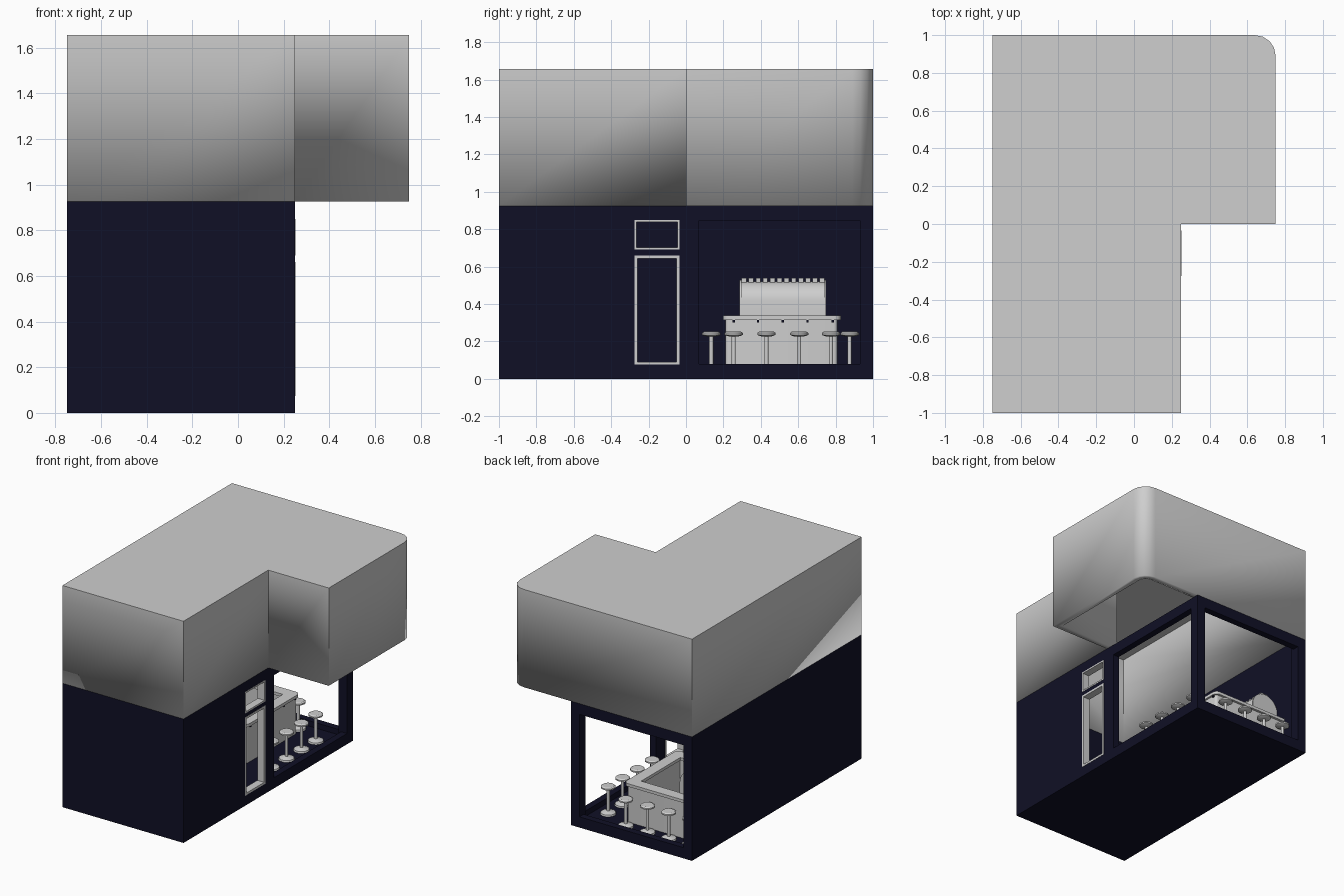
import bpy, bmesh, math
from mathutils import Vector

cube = bpy.data.objects.get("Cube")
if cube:
    bpy.data.objects.remove(cube, do_unlink=True)


def material(name, rgb):
    m = bpy.data.materials.new(name)
    m.use_nodes = True
    m.diffuse_color = (*rgb, 1)
    m.node_tree.nodes["Principled BSDF"].inputs["Base Color"].default_value = (*rgb, 1)
    return m


GREY = material("light grey", (0.62, 0.62, 0.62))
NAVY = material("dark navy", (0.005, 0.005, 0.019))


def finish(name, bm, mat, smooth=False):
    bmesh.ops.recalc_face_normals(bm, faces=bm.faces)
    me = bpy.data.meshes.new(name)
    bm.to_mesh(me)
    bm.free()
    me.materials.append(mat)
    ob = bpy.data.objects.new(name, me)
    bpy.context.scene.collection.objects.link(ob)
    if smooth:
        bpy.ops.object.select_all(action='DESELECT')
        ob.select_set(True)
        bpy.context.view_layer.objects.active = ob
        bpy.ops.object.shade_smooth_by_angle(angle=math.radians(35))
    return ob


def add_box(bm, x, y, z):
    verts = bmesh.ops.create_cube(bm, size=1)["verts"]
    for v in verts:
        v.co = [r[0] if c < 0 else r[1] for c, r in zip(v.co, (x, y, z))]


def boxes(name, mat, *ranges):
    bm = bmesh.new()
    for r in ranges:
        add_box(bm, *r)
    return finish(name, bm, mat)


def rounded(points, steps=4):
    """Polygon from (x, y, radius) corners, with arcs on right-angle corners."""
    out = []
    for i, (x, y, r) in enumerate(points):
        p = Vector((x, y))
        if not r:
            out.append(p)
            continue
        a = (Vector(points[i - 1][:2]) - p).normalized() * r
        b = (Vector(points[(i + 1) % len(points)][:2]) - p).normalized() * r
        for s in range(steps + 1):
            t = s / steps * math.pi / 2
            out.append(p + a * (1 - math.sin(t)) + b * (1 - math.cos(t)))
    return out


def prism(name, mat, points, low, high, along="z", open_low=False):
    bm = bmesh.new()
    place = (lambda p, h: (p[0], p[1], h)) if along == "z" else (lambda p, h: (p[0], h, p[1]))
    base = bm.faces.new([bm.verts.new(place(p, low)) for p in points])
    top = bmesh.ops.extrude_face_region(bm, geom=[base], use_keep_orig=True)["geom"]
    shift = Vector(place((0, 0), high - low))
    for v in top:
        if isinstance(v, bmesh.types.BMVert):
            v.co += shift
    if open_low:
        bmesh.ops.delete(bm, geom=[base], context='FACES_ONLY')
    return finish(name, bm, mat, True)


# Upper storey: hollow shell, open underneath, with an overhanging wing
EAVE, ROOF = 0.925, 1.655
shell = prism("upper_storey", GREY, rounded([
    (-0.75, -1, 0), (0.25, -1, 0), (0.25, 0, 0), (0.75, 0, 0),
    (0.75, 1, 0.11), (-0.75, 1, 0)]), EAVE, ROOF, open_low=True)
thick = shell.modifiers.new("wall_thickness", 'SOLIDIFY')
thick.thickness = 0.05
thick.offset = -1
thick.use_even_offset = True

# Ground floor walls
FULL, SIDE = (0, EAVE), (0.2, 0.25)
DOOR = (-0.275, -0.035)
boxes("floor", NAVY, ((-0.75, 0.25), (-1, 1), (0, 0.04)))
boxes("closed_side_wall", NAVY, ((-0.75, -0.7), (-1, 1), FULL))
boxes("front_wall", NAVY, ((-0.7, 0.25), (-1, -0.95), FULL))
boxes("door_side_wall", NAVY,
      (SIDE, (-0.95, DOOR[0]), FULL),
      (SIDE, DOOR, (0, 0.075)), (SIDE, DOOR, (0.66, 0.69)), (SIDE, DOOR, (0.85, EAVE)),
      (SIDE, (DOOR[1], 0.07), FULL))

# Frame round the two large openings
SILL, BEAM = (0, 0.08), (0.845, EAVE)
boxes("opening_frame", NAVY,
      ((0.18, 0.25), (0.93, 1), FULL), ((-0.7, -0.68), (0.93, 1), FULL),
      *[(SIDE, (0.07, 0.93), z) for z in (SILL, BEAM)],
      *[((-0.68, 0.18), (0.95, 1), z) for z in (SILL, BEAM)])


# Door and transom surrounds
def surround(name, y, z, w):
    x = (0.195, 0.252)
    boxes(name, GREY, (x, (y[0], y[0] + w), z), (x, (y[1] - w, y[1]), z),
          (x, (y[0] + w, y[1] - w), (z[0], z[0] + w)),
          (x, (y[0] + w, y[1] - w), (z[1] - w, z[1])))


surround("door_frame", DOOR, (0.075, 0.66), 0.016)
surround("transom_frame", DOOR, (0.69, 0.85), 0.011)


# U-shaped bar with a counter top
def u_shape(front, y0, y1, w, r):
    return rounded([(-0.7, y0, 0), (front, y0, r), (front, y1, r), (-0.7, y1, 0),
                    (-0.7, y1 - w, 0), (front - w, y1 - w, 0),
                    (front - w, y0 + w, 0), (-0.7, y0 + w, 0)])


prism("bar_body", GREY, u_shape(-0.08, 0.21, 0.81, 0.055, 0.02), 0.04, 0.315)
prism("bar_top", GREY, u_shape(-0.065, 0.197, 0.828, 0.085, 0.035), 0.315, 0.337)
boxes("bar_hooks", NAVY, *[((-0.08, -0.07), (y - 0.006, y + 0.006), (0.302, 0.315))
                           for y in (0.255, 0.385, 0.517, 0.65, 0.785)])

# Back counter with a domed oven
boxes("back_counter", GREY, ((-0.7, -0.47), (0.26, 0.765), (0.04, 0.33)))
CX, R = -0.585, 0.105


def dome(r):
    arc = [(CX + r * math.cos(math.pi * i / 16), 0.415 + r * math.sin(math.pi * i / 16))
           for i in range(17)]
    return [(CX - r, 0.33), (CX + r, 0.33)] + arc


prism("oven_hood", GREY, dome(R), 0.295, 0.74, "y")
for label, y in (("front", 0.287), ("back", 0.74)):
    prism(label + "_oven_end", GREY, dome(R + 0.008), y, y + 0.009, "y")
boxes("oven_ridge", GREY, *[((CX - 0.03, CX + 0.03), (y - 0.013, y + 0.013), (0.515, 0.538))
                            for y in [0.31 + 0.038 * i for i in range(12)]])


# Stools: turned profile of foot, stem and seat
def stool(index, x, y):
    profile = [(0, 0.04), (0.055, 0.04), (0.052, 0.052), (0.011, 0.064), (0.011, 0.225),
               (0.035, 0.228), (0.05, 0.235), (0.05, 0.245), (0.04, 0.252), (0, 0.252)]
    bm = bmesh.new()
    verts = [bm.verts.new((r, 0, z)) for r, z in profile]
    edges = [bm.edges.new(pair) for pair in zip(verts, verts[1:])]
    bmesh.ops.spin(bm, geom=verts + edges, cent=(0, 0, 0), axis=(0, 0, 1),
                   angle=math.tau, steps=14)
    bmesh.ops.remove_doubles(bm, verts=bm.verts, dist=0.0005)
    bmesh.ops.translate(bm, verts=bm.verts, vec=(x, y, 0))
    finish(f"stool_{index}", bm, GREY, True)


spots = [(0.1, y) for y in (0.255, 0.43, 0.605, 0.775)]
spots += [(x, y) for y in (0.135, 0.875) for x in (-0.115, -0.295, -0.47, -0.64)]
for n, (x, y) in enumerate(spots, 1):
    stool(n, x, y)
